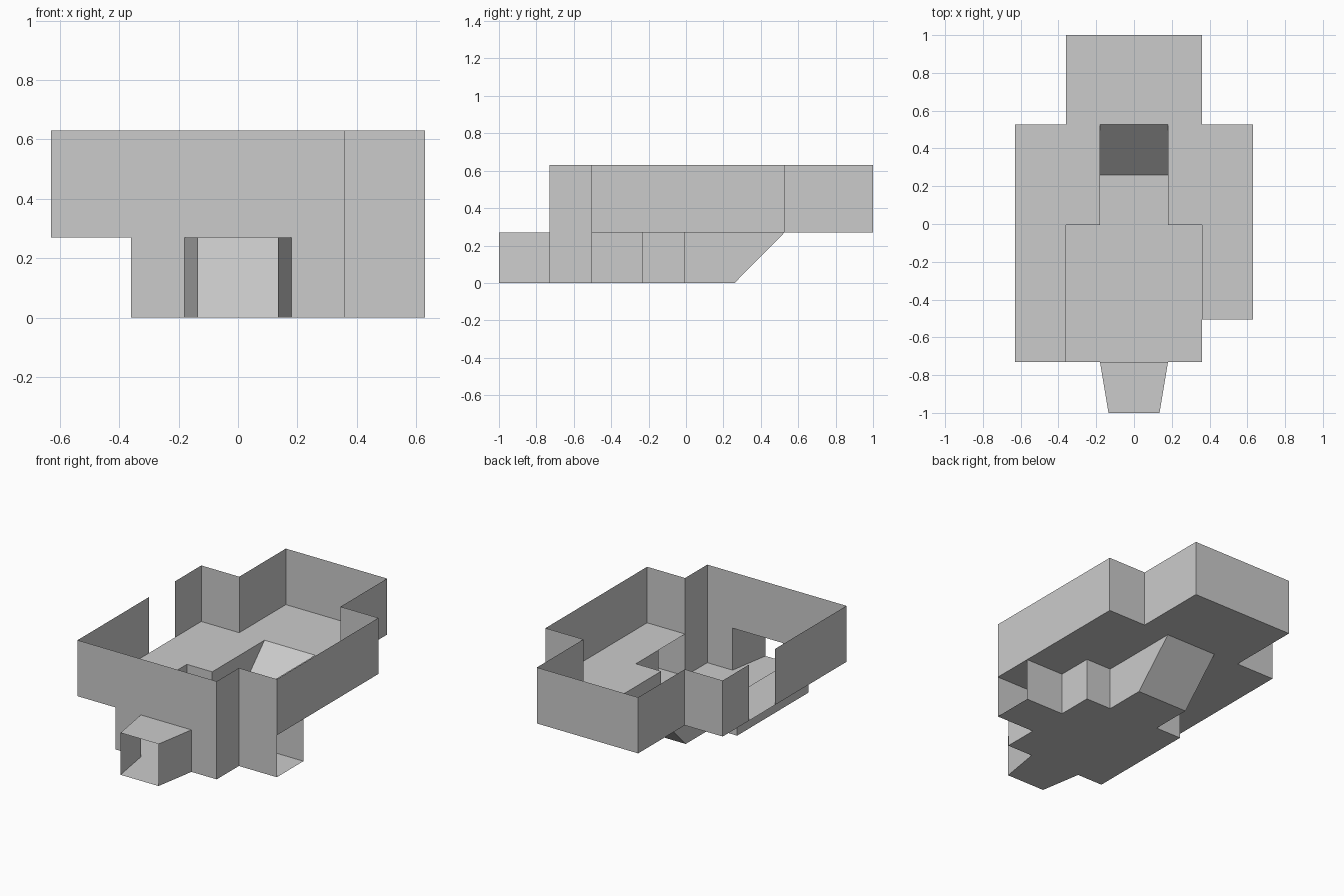
import bpy

if "Cube" in bpy.data.objects:
    bpy.data.objects.remove(bpy.data.objects["Cube"])

# Levels (z) and shared plan positions
LOW, MID, TOP = 0.0, 0.27, 0.63
W, R, C, T = 0.63, 0.36, 0.18, 0.135          # half widths: hall, room, corridor, tunnel end
FRONT, BACK = -1.0, 1.0
Y1, Y2, Y3, Y4, Y5, Y6 = -0.73, -0.505, -0.235, -0.005, 0.26, 0.527


def add_mesh(name, verts, faces):
    mesh = bpy.data.meshes.new(name)
    mesh.from_pydata(verts, [], faces)
    mesh.update()
    obj = bpy.data.objects.new(name, mesh)
    bpy.context.collection.objects.link(obj)
    return obj


def slab(name, outline, z):
    """Flat single-sided sheet from a plan outline."""
    return add_mesh(name, [(x, y, z) for x, y in outline], [range(len(outline))])


def wall(name, path, z0, z1):
    """Thin upright wall following a plan path."""
    n = len(path)
    verts = [(x, y, z) for z in (z0, z1) for x, y in path]
    return add_mesh(name, verts, [(i, i + 1, n + i + 1, n + i) for i in range(n - 1)])


# Upper hall: floor wraps round the sunken room and ramp
slab("upper_floor", [(-W, Y1), (-R, Y1), (-R, Y4), (-C, Y4), (-C, Y6), (C, Y6),
                     (C, Y4), (R, Y4), (R, Y2), (W, Y2), (W, Y6), (R, Y6),
                     (R, BACK), (-R, BACK), (-R, Y6), (-W, Y6)], MID)

# Upper walls, broken by a doorway on the left side
wall("upper_wall", [(-W, Y4), (-W, Y1), (R, Y1), (R, Y2), (W, Y2), (W, Y6),
                    (R, Y6), (R, BACK), (-R, BACK), (-R, Y6), (-W, Y6), (-W, Y5)], MID, TOP)

# Sunken floor: room, side alcove and corridor up to the ramp foot
slab("lower_floor", [(-R, Y1), (R, Y1), (R, Y2), (W, Y2), (W, Y3), (R, Y3),
                     (R, Y4), (C, Y4), (C, Y5), (-C, Y5), (-C, Y4), (-R, Y4)], LOW)

# Sunken walls, open at the front tunnel and the side alcove
wall("lower_wall_left", [(-C, Y1), (-R, Y1), (-R, Y4), (-C, Y4), (-C, Y5)], LOW, MID)
wall("lower_wall_right", [(C, Y1), (R, Y1), (R, Y2), (W, Y2)], LOW, MID)
wall("alcove_wall", [(W, Y3), (R, Y3), (R, Y4), (C, Y4), (C, Y5)], LOW, MID)

# Ramp with its triangular cheeks
add_mesh("ramp", [(-C, Y5, LOW), (C, Y5, LOW), (C, Y6, MID), (-C, Y6, MID)], [(0, 1, 2, 3)])
for side, x in (("left", -C), ("right", C)):
    add_mesh("ramp_cheek_" + side, [(x, Y5, LOW), (x, Y6, MID), (x, Y5, MID)], [(0, 1, 2)])

# Tapered entrance tunnel, open at both ends
plan = [(-C, Y1), (-T, FRONT), (T, FRONT), (C, Y1)]
slab("tunnel_floor", plan, LOW)
slab("tunnel_roof", plan, MID)
wall("tunnel_wall_left", plan[:2], LOW, MID)
wall("tunnel_wall_right", plan[2:], LOW, MID)
